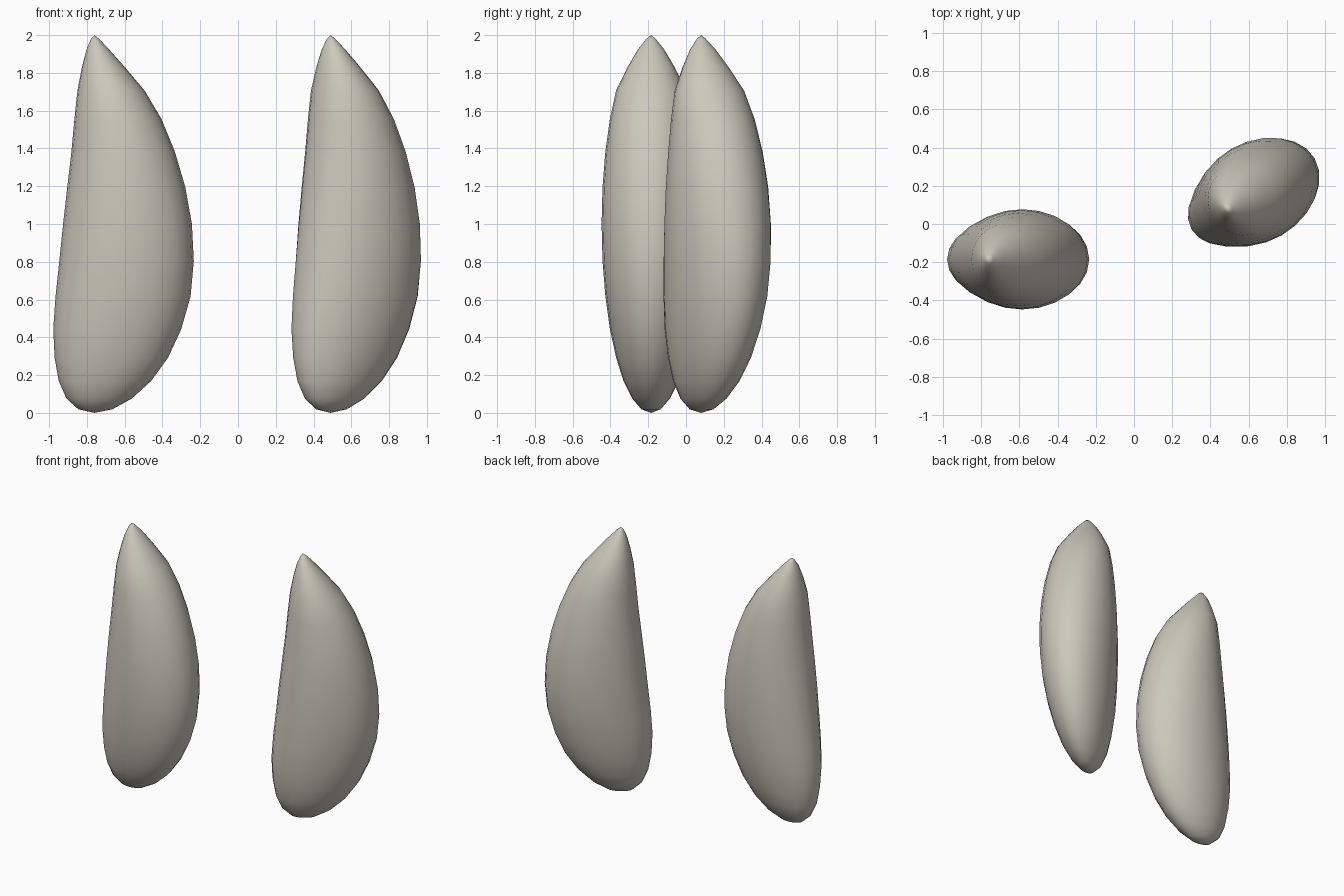
import bpy, bmesh, math
from mathutils import Matrix

if "Cube" in bpy.data.objects:
    bpy.data.objects.remove(bpy.data.objects["Cube"])

# One shell colour
mat = bpy.data.materials.new("warm grey shell")
mat.diffuse_color = (0.60, 0.58, 0.50, 1)
mat.use_nodes = True
mat.node_tree.nodes["Principled BSDF"].inputs["Base Color"].default_value = mat.diffuse_color

SEGMENTS, RINGS = 24, 16
# Inner edge, outer edge (along x from the tip axis) and half thickness of each ring, bottom to top
PROFILE = [
    (-0.085, 0.095, 0.051), (-0.148, 0.198, 0.100), (-0.189, 0.300, 0.146),
    (-0.211, 0.390, 0.185), (-0.218, 0.460, 0.218), (-0.206, 0.509, 0.242),
    (-0.186, 0.526, 0.257), (-0.166, 0.516, 0.262), (-0.144, 0.481, 0.257),
    (-0.122, 0.426, 0.242), (-0.106, 0.355, 0.218), (-0.090, 0.265, 0.185),
    (-0.066, 0.160, 0.124), (-0.042, 0.078, 0.070), (-0.018, 0.024, 0.024),
]


def shell(name, x, y, turn):
    bm = bmesh.new()
    bottom, top = bm.verts.new((0, 0, 0)), bm.verts.new((0, 0, 2))
    rings = []
    for i, (inner, outer, half) in enumerate(PROFILE, 1):
        z = 1 - math.cos(math.pi * i / RINGS)
        mid, rad = (inner + outer) / 2, (outer - inner) / 2
        angles = [2 * math.pi * s / SEGMENTS for s in range(SEGMENTS)]
        rings.append([bm.verts.new((mid + rad * math.cos(a), half * math.sin(a), z))
                      for a in angles])
    # Skin between rings, closed with a fan at each pole
    for s in range(SEGMENTS):
        n = (s + 1) % SEGMENTS
        bm.faces.new((bottom, rings[0][n], rings[0][s]))
        bm.faces.new((top, rings[-1][s], rings[-1][n]))
        for lo, hi in zip(rings, rings[1:]):
            bm.faces.new((lo[s], lo[n], hi[n], hi[s]))
    for f in bm.faces:
        f.smooth = True
    me = bpy.data.meshes.new(name)
    bm.to_mesh(me)
    bm.free()
    me.materials.append(mat)
    ob = bpy.data.objects.new(name, me)
    ob.matrix_world = Matrix.Translation((x, y, 0)) @ Matrix.Rotation(turn, 4, 'Z')
    bpy.context.collection.objects.link(ob)


# Two matching shells, the second turned about its vertical axis
shell("left_shell", -0.76, -0.185, 0)
shell("right_shell", 0.49, 0.08, math.radians(30))
